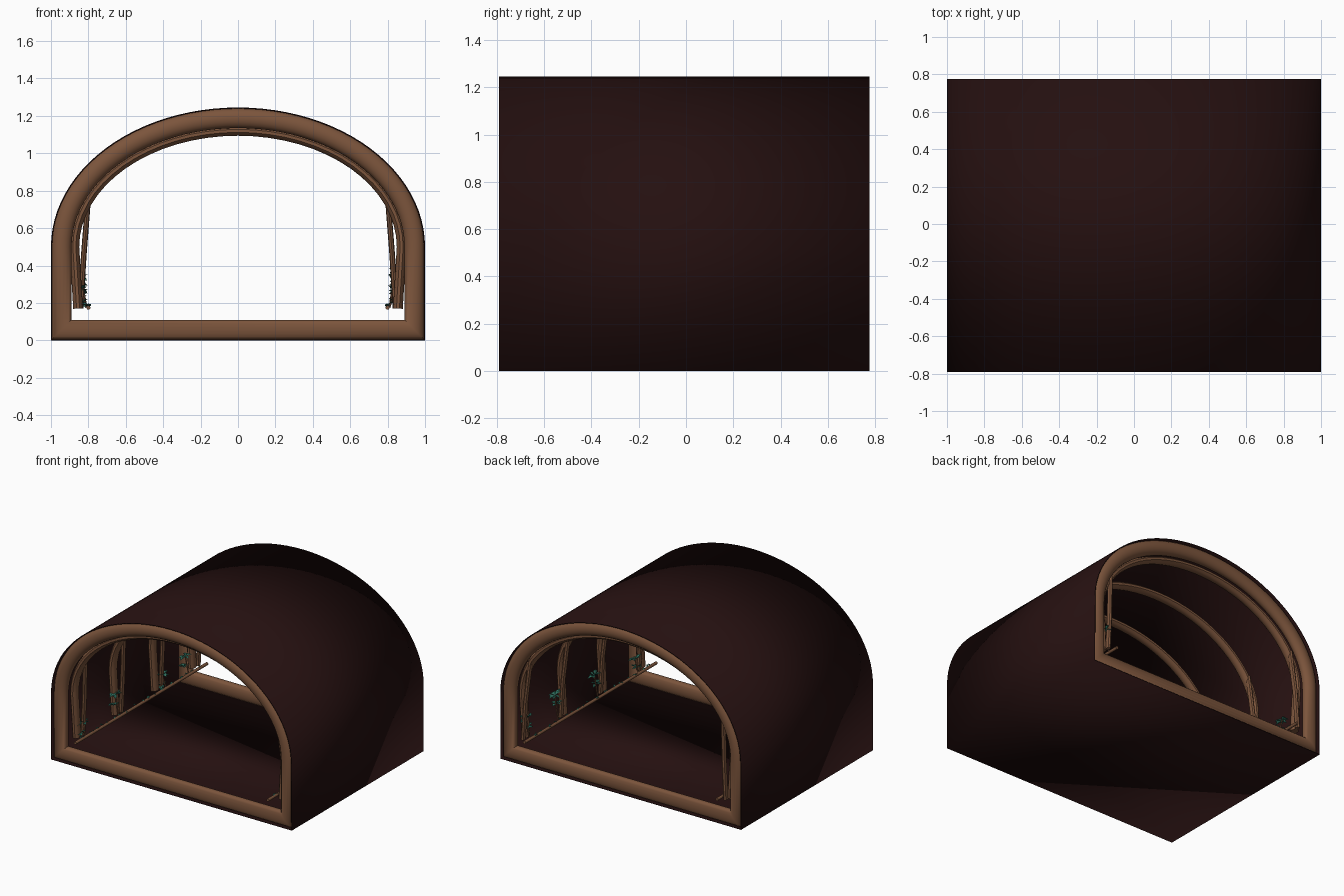
import bpy, bmesh, math, random
from mathutils import Vector

if "Cube" in bpy.data.objects:
    bpy.data.objects.remove(bpy.data.objects["Cube"])
random.seed(4)

FRONT, BACK = -0.79, 0.775
SPRING = 0.5          # height where the walls turn into the arch


def material(name, colour):
    m = bpy.data.materials.new(name)
    m.use_nodes = True
    m.diffuse_color = (*colour, 1)
    bsdf = m.node_tree.nodes["Principled BSDF"]
    bsdf.inputs["Base Color"].default_value = (*colour, 1)
    bsdf.inputs["Roughness"].default_value = 0.9
    return m


dark = material("dark red brown", (0.018, 0.005, 0.005))
wood = material("brown wood", (0.2, 0.09, 0.045))
teal = material("teal leaf", (0.03, 0.17, 0.12))


def finish(name, bm, mat, smooth=True):
    bmesh.ops.recalc_face_normals(bm, faces=bm.faces)
    mesh = bpy.data.meshes.new(name)
    bm.to_mesh(mesh)
    bm.free()
    mesh.materials.append(mat)
    ob = bpy.data.objects.new(name, mesh)
    bpy.context.collection.objects.link(ob)
    bpy.ops.object.select_all(action="DESELECT")
    bpy.context.view_layer.objects.active = ob
    ob.select_set(True)
    if smooth:
        bpy.ops.object.shade_smooth_by_angle(angle=math.radians(40))
    return ob


def arch(inset, base, steps=48):
    """Upright walls topped by a half ellipse, from right foot to left foot."""
    a, b = 1 - inset, 0.745 - inset
    pts = [Vector((a, 0, base))]
    for i in range(steps + 1):
        t = math.pi * i / steps
        pts.append(Vector((a * math.cos(t), 0, SPRING + b * math.sin(t))))
    pts.append(Vector((-a, 0, base)))
    return pts


def sweep(bm, path, radius, depth=None, closed=False, sides=12):
    """Round section along a path in an upright x-z plane, mitred at corners."""
    depth = depth or radius
    rings, n = [], len(path)
    for i, p in enumerate(path):
        before = path[i - 1] if closed or i else None
        after = path[(i + 1) % n] if closed or i < n - 1 else None
        d1 = (p - before).normalized() if before is not None else None
        d2 = (after - p).normalized() if after is not None else None
        d1, d2 = d1 or d2, d2 or d1
        tangent = (d1 + d2).normalized()
        side = Vector((tangent.z, 0, -tangent.x)) / max(0.5, tangent.dot(d1))
        ring = []
        for k in range(sides):
            t = math.tau * k / sides
            ring.append(bm.verts.new(p + side * radius * math.cos(t)
                                     + Vector((0, depth * math.sin(t), 0))))
        rings.append(ring)
    for i in range(n if closed else n - 1):
        r, s = rings[i], rings[(i + 1) % n]
        for k in range(sides):
            j = (k + 1) % sides
            bm.faces.new((r[k], r[j], s[j], s[k]))
    if not closed:
        bm.faces.new(rings[0])
        bm.faces.new(rings[-1])


def shifted(path, y):
    return [Vector((p.x, y, p.z)) for p in path]


# Thin tunnel shell with its floor
bm = bmesh.new()
outline = arch(0, 0)
loops = [[bm.verts.new(p) for p in shifted(outline, y)] for y in (FRONT, BACK)]
for i in range(len(outline)):
    j = (i + 1) % len(outline)
    bm.faces.new((loops[0][i], loops[0][j], loops[1][j], loops[1][i]))
shell = finish("tunnel_shell", bm, dark)
thick = shell.modifiers.new("thickness", "SOLIDIFY")
thick.thickness = 0.006
thick.offset = -1

# Rounded wooden frames at both ends
for name, y in (("front_frame", FRONT + 0.041), ("back_frame", BACK - 0.041)):
    bm = bmesh.new()
    sweep(bm, shifted(arch(0.057, 0.057), y), 0.053, 0.041, closed=True, sides=16)
    finish(name, bm, wood)

# Inner ribs, each with a leaning brace on either side
for n, y in enumerate((-0.69, -0.235, 0.235, 0.68)):
    bm = bmesh.new()
    rib = arch(0.125, 0.17, 32)
    rib[0].x, rib[-1].x = 0.855, -0.855
    sweep(bm, shifted(rib, y), 0.026, 0.036, sides=10)
    for s in (-1, 1):
        brace = [Vector((s * 0.842, y + 0.05, 0.17)), Vector((s * 0.825, y + 0.045, 0.45)),
                 Vector((s * 0.8, y + 0.02, 0.77))]
        sweep(bm, brace, 0.015, 0.02, sides=8)
    finish(f"rib_{n + 1}", bm, wood)

# Low side rails
for name, s in (("left_rail", 1), ("right_rail", -1)):
    bpy.ops.mesh.primitive_cylinder_add(
        vertices=10, radius=0.011, depth=BACK - FRONT,
        location=(s * 0.8, (FRONT + BACK) / 2, 0.175), rotation=(math.pi / 2, 0, 0))
    rail = bpy.context.object
    rail.name = name
    rail.data.materials.append(wood)
    bpy.ops.object.shade_smooth_by_angle(angle=math.radians(40))


def leaf(bm, root, tip, width):
    """Pointed leaf folded along its middle."""
    along = tip - root
    across = along.cross(Vector((0, 0, 1)))
    across = across.normalized() * width if across.length > 1e-5 else Vector((0, width, 0))
    mid = root + along * 0.55
    a, b = bm.verts.new(root), bm.verts.new(tip)
    left = bm.verts.new(mid + across + Vector((0, 0, 0.008)))
    right = bm.verts.new(mid - across + Vector((0, 0, 0.008)))
    bm.faces.new((a, left, b))
    bm.faces.new((a, b, right))


# Leaf clusters by the ribs
clusters = {-1: ((-0.65, 0.27), (-0.26, 0.33), (0.3, 0.26), (0.57, 0.3)),
            1: ((0.7, 0.32), (0.36, 0.36), (-0.11, 0.33), (-0.59, 0.27))}
for s, places in clusters.items():
    side = "left" if s > 0 else "right"
    for n, (y, z) in enumerate(places):
        bm = bmesh.new()
        for tier, spread in ((0, 0.065), (-0.07, 0.045)):
            root = Vector((s * 0.838, y + tier * 0.3, z + tier))
            for k in range(8):
                t = math.tau * k / 8 + random.uniform(-0.2, 0.2)
                tip = root + Vector((0.035 * math.cos(t), spread * math.sin(t),
                                     random.uniform(-0.015, 0.03)))
                leaf(bm, root, tip, 0.014)
        finish(f"{side}_leaf_cluster_{n + 1}", bm, teal, smooth=False)
        # Twig that carries the cluster
        bm = bmesh.new()
        sweep(bm, [Vector((s * 0.81, y, 0.175)), Vector((s * 0.838, y, z))], 0.005, sides=6)
        finish(f"{side}_twig_{n + 1}", bm, wood)

    # Small leaves scattered along the rail
    bm = bmesh.new()
    for k in range(26):
        root = Vector((s * 0.8, FRONT + 0.06 + k * 0.056, 0.182))
        tip = root + Vector((random.uniform(-0.015, 0.015), random.choice((-1, 1)) * 0.032,
                             random.uniform(0, 0.012)))
        leaf(bm, root, tip, 0.008)
    finish(f"{side}_rail_leaves", bm, teal, smooth=False)
